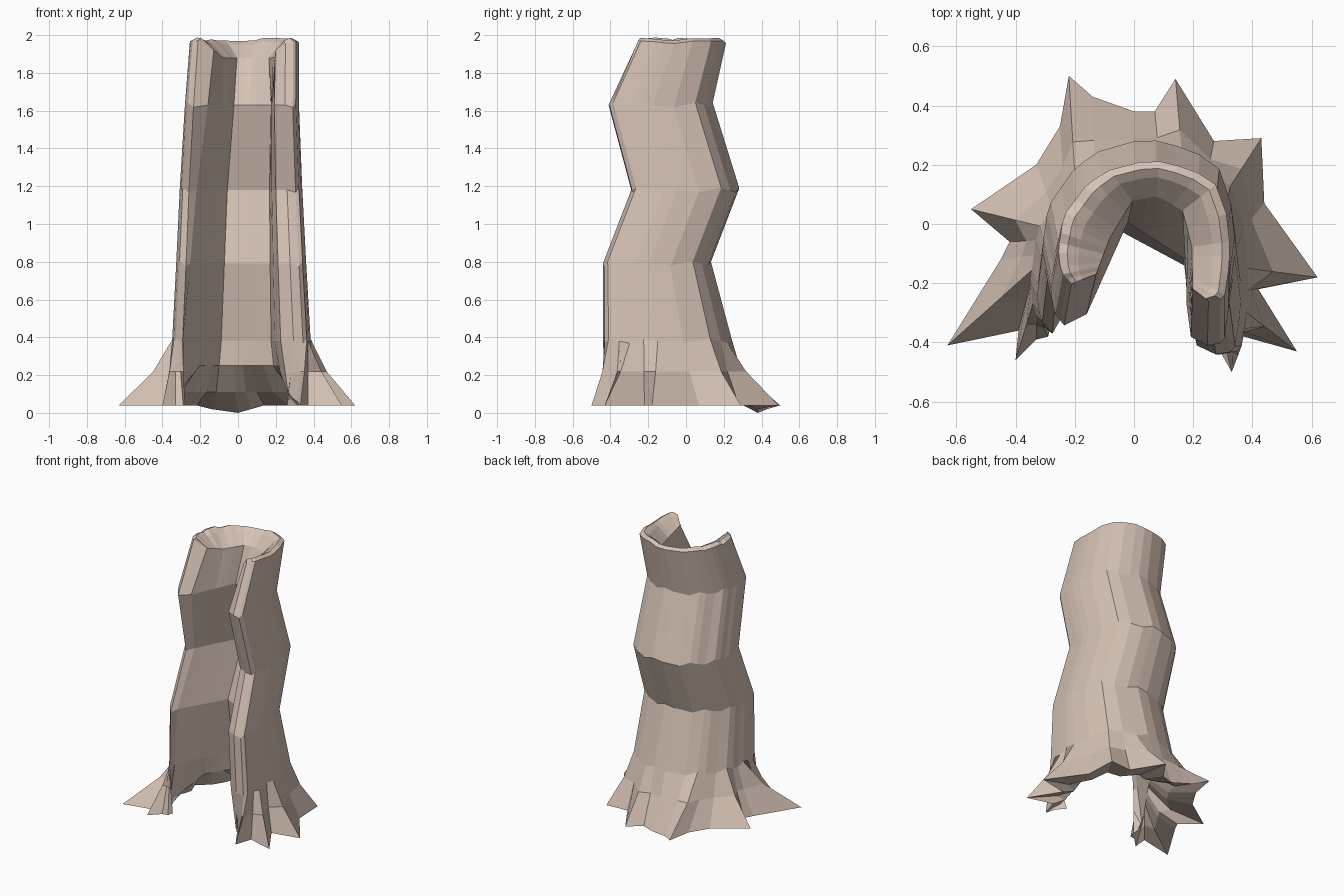
import bpy, bmesh, random

if "Cube" in bpy.data.objects:
    bpy.data.objects.remove(bpy.data.objects["Cube"])
random.seed(4)

# Root outline at ground: position along the wall (0..1), x, y
ROOTS = [(0, -.28, -.34), (.02, -.29, -.38), (.04, -.33, -.39), (.06, -.40, -.46),
         (.085, -.39, -.36), (.11, -.63, -.41), (.14, -.45, -.12), (.17, -.42, -.06),
         (.20, -.55, .05), (.24, -.33, .20), (.28, -.25, .33), (.31, -.22, .50),
         (.36, -.14, .43), (.44, 0, .38), (.49, .07, .38), (.54, .14, .49),
         (.60, .27, .28), (.66, .43, .29), (.74, .44, .07), (.81, .62, -.18),
         (.85, .42, -.22), (.89, .55, -.43), (.92, .37, -.38), (.95, .33, -.50),
         (.97, .31, -.43), (1, .26, -.37)]
# Horseshoe section of the trunk: bark side, hollow side and rounded hollow at the rim
OUTER = [(0, -.26, -.22), (.05, -.30, -.17), (.09, -.31, -.08), (.19, -.29, .06),
         (.29, -.20, .19), (.39, -.08, .27), (.48, .06, .285), (.58, .20, .25),
         (.68, .31, .17), (.78, .34, 0), (.87, .34, -.14), (.96, .32, -.28), (1, .26, -.29)]
INNER = [(0, -.21, -.18), (.36, -.05, .14), (.66, .17, .01), (.85, .18, -.15), (1, .20, -.26)]
BOWL = [(0, -.20, -.18), (.2, -.14, -.03), (.36, -.05, .12), (.5, .05, .14),
        (.66, .15, .08), (.8, .19, -.06), (1, .20, -.24)]
# Trunk rings: height, x scale, front y, back y, sideways shift of the left hollow edge, of the bark
RINGS = [(.38, 1.13, -.44, .24, -.05, 0), (.79, 1.06, -.44, .13, -.03, 0),
         (1.18, 1, -.29, .28, -.01, 0), (1.63, .93, -.41, .14, .03, .006),
         (1.97, .89, -.26, .21, .03, .02)]


def sample(path, u):
    for a, b in zip(path, path[1:]):
        if u <= b[0]:
            t = (u - a[0]) / (b[0] - a[0])
            return a[1] + (b[1] - a[1]) * t, a[2] + (b[2] - a[2]) * t
    return path[-1][1:]


def place(path, u, ring, wobble=0):
    z, s, y0, y1, left, shift = ring
    x, y = sample(path, u)
    shift += 0 if path is OUTER else left * (1 - u)
    return x * s + shift, y0 + (y + .29) / .57 * (y1 - y0), z + wobble


def mix(a, b, t, z):
    return a[0] + (b[0] - a[0]) * t, a[1] + (b[1] - a[1]) * t, z


bm = bmesh.new()
columns = []
for i, (u, bx, by) in enumerate(ROOTS):
    back = min(1, 5 * min(u, 1 - u))
    ground = (bx, by, 0.0 if i == 13 else .02 if i in (12, 14) else .04)
    wobble = (-.012, 0, .012)[i % 3]
    bark = [place(OUTER, u, r, wobble) for r in RINGS]
    hollow = [place(INNER, u, r) for r in RINGS[:4]]
    bowl = place(BOWL, u, RINGS[-1])
    # foot of the hollow wall, spreading at both ends
    foot = (hollow[0][0] + .04 * (2 * u - 1), hollow[0][1], .10 + .15 * back)
    top = bark[-1]
    rim = 1.975 + random.uniform(-.008, .012) + (.014 if u < .1 else 0)
    bark[-1] = (top[0], top[1], rim - .015)
    # up the bark, over the rim, down the hollow and under the roots
    loop = [ground, mix(bark[0], ground, .36, .22)] + bark + [mix(top, bowl, .2, rim)]
    loop += [mix(top, bowl, .45, rim - .02), mix(bowl, bowl, 0, 1.88 + .04 * (1 - back))]
    loop += hollow[::-1] + [foot, mix(foot, ground, .4, .07 + .04 * back)]
    columns.append([bm.verts.new(p) for p in loop])

# Skin between neighbouring columns
n = len(columns[0])
for a, b in zip(columns, columns[1:]):
    for k in range(n):
        m = (k + 1) % n
        bm.faces.new((a[k], b[k], b[m], a[m]))
# Close both edges of the front opening
for col in (columns[0], columns[-1]):
    for k in range(n // 2 - 1):
        bm.faces.new((col[k], col[k + 1], col[n - 2 - k], col[n - 1 - k]))
bmesh.ops.recalc_face_normals(bm, faces=bm.faces)

mesh = bpy.data.meshes.new("hollow_stump")
bm.to_mesh(mesh)
bm.free()
stump = bpy.data.objects.new("hollow_stump", mesh)
bpy.context.collection.objects.link(stump)
bark_mat = bpy.data.materials.new("bark")
bark_mat.diffuse_color = (.67, .54, .46, 1)
bark_mat.use_nodes = True
bark_mat.node_tree.nodes["Principled BSDF"].inputs["Base Color"].default_value = bark_mat.diffuse_color
mesh.materials.append(bark_mat)
